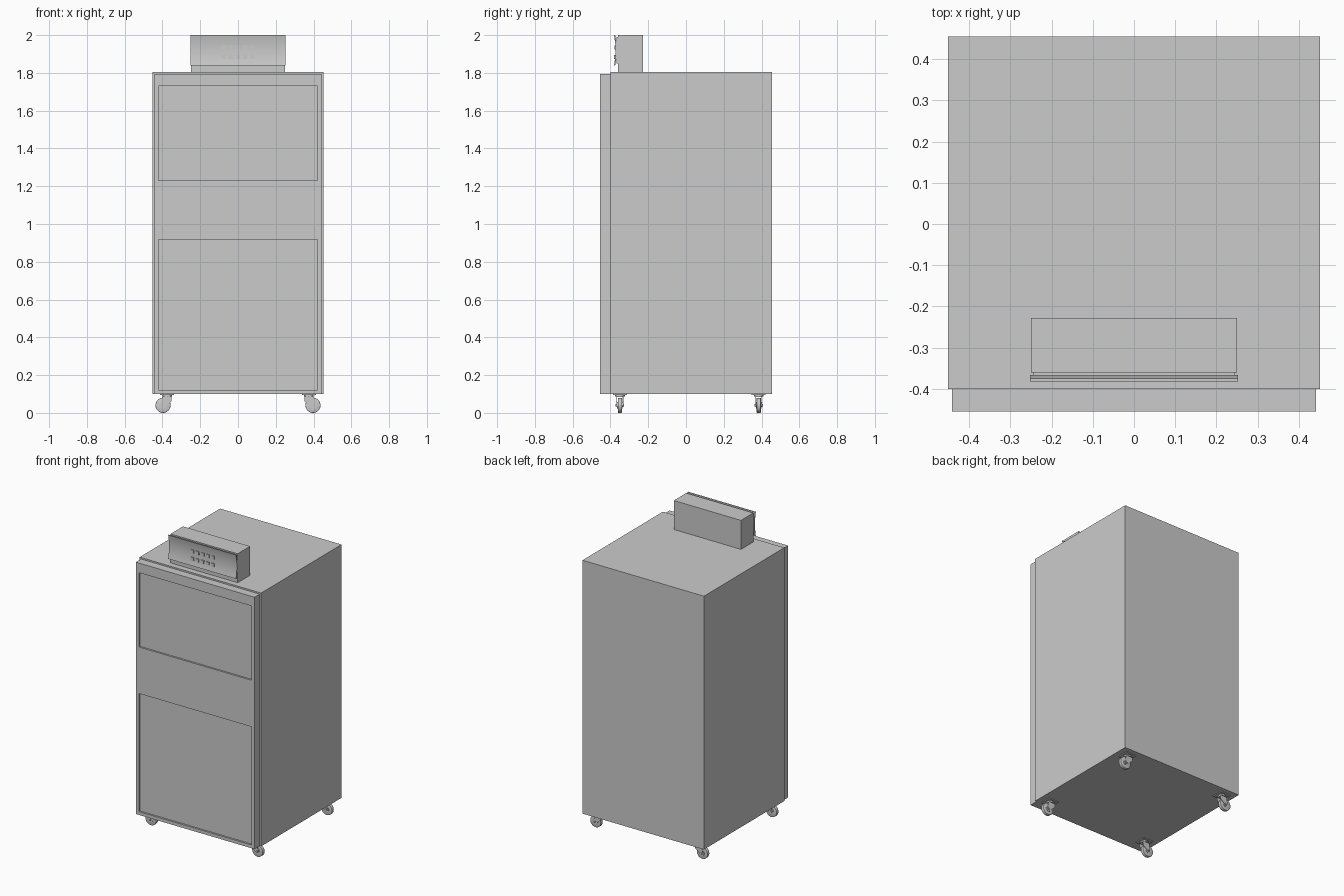
import bpy, bmesh, math
from mathutils import Matrix, Vector

if "Cube" in bpy.data.objects:
    bpy.data.objects.remove(bpy.data.objects["Cube"])


def make_object(name, bm):
    bmesh.ops.recalc_face_normals(bm, faces=bm.faces)
    mesh = bpy.data.meshes.new(name)
    bm.to_mesh(mesh)
    bm.free()
    ob = bpy.data.objects.new(name, mesh)
    bpy.context.collection.objects.link(ob)
    return ob


def smooth(ob, angle=35):
    bpy.ops.object.select_all(action='DESELECT')
    ob.select_set(True)
    bpy.context.view_layer.objects.active = ob
    bpy.ops.object.shade_smooth_by_angle(angle=math.radians(angle))
    return ob


def box(name, x0, x1, y0, y1, z0, z1):
    bm = bmesh.new()
    size = Matrix.Diagonal((x1 - x0, y1 - y0, z1 - z0, 1))
    mid = Matrix.Translation(((x0 + x1) / 2, (y0 + y1) / 2, (z0 + z1) / 2))
    bmesh.ops.create_cube(bm, size=1, matrix=mid @ size)
    return make_object(name, bm)


def cylinder(name, centre, r, depth, axis='Z', segs=32, bevel=0.0):
    bm = bmesh.new()
    m = Matrix.Translation(centre)
    if axis == 'Y':
        m = m @ Matrix.Rotation(math.pi / 2, 4, 'X')
    bmesh.ops.create_cone(bm, cap_ends=True, segments=segs, radius1=r, radius2=r,
                          depth=depth, matrix=m)
    if bevel:
        rims = [e for e in bm.edges if any(len(f.verts) > 4 for f in e.link_faces)]
        bmesh.ops.bevel(bm, geom=rims, offset=bevel, segments=2, profile=0.5,
                        affect='EDGES')
    return smooth(make_object(name, bm))


def prism(name, points, direction):
    bm = bmesh.new()
    face = bm.faces.new([bm.verts.new(p) for p in points])
    out = bmesh.ops.extrude_face_region(bm, geom=[face])
    verts = [v for v in out['geom'] if isinstance(v, bmesh.types.BMVert)]
    bmesh.ops.translate(bm, verts=verts, vec=Vector(direction))
    return make_object(name, bm)


def cut(ob, cutter):
    mod = ob.modifiers.new("recess", 'BOOLEAN')
    mod.operation = 'DIFFERENCE'
    mod.solver = 'EXACT'
    mod.object = cutter
    bpy.context.view_layer.objects.active = ob
    bpy.ops.object.modifier_apply(modifier=mod.name)
    bpy.data.objects.remove(cutter)


# Cabinet and front door with two recessed panels
box("cabinet_body", -0.452, 0.452, -0.40, 0.455, 0.10, 1.805)
door = box("front_door", -0.442, 0.442, -0.455, -0.40, 0.10, 1.795)
for z0, z1 in ((0.122, 0.917), (1.23, 1.73)):
    cut(door, box("recess_cutter", -0.42, 0.42, -0.50, -0.443, z0, z1))

# Control box on top, with a concave front plate
box("control_box", -0.25, 0.25, -0.36, -0.228, 1.805, 2.0)
box("plate_mount", -0.245, 0.245, -0.368, -0.36, 1.85, 1.99)


def plate_y(z):
    return -0.373 - 0.009 * ((z - 1.92) / 0.08) ** 2


heights = [1.84 + 0.16 * i / 10 for i in range(11)]
profile = [(-0.2525, plate_y(z), z) for z in heights]
profile += [(x, y + 0.007, z) for x, y, z in reversed(profile)]
smooth(prism("control_plate", profile, (0.505, 0, 0)))

# Two rows of small push buttons
for row, z in enumerate((1.935, 1.885)):
    for col in range(5):
        x = -0.076 + col * 0.038
        y = plate_y(z)
        box(f"button_{row}_{col}", x - 0.011, x + 0.011, y - 0.006, y + 0.003,
            z - 0.011, z + 0.011)

# Swivel casters, trailing outward
for side, s in (("left", -1), ("right", 1)):
    for end, y in (("front", -0.35), ("back", 0.385)):
        n = f"{end}_{side}_caster"
        px, wx = s * 0.375, s * 0.397
        box(n + "_plate", px - 0.037, px + 0.037, y - 0.037, y + 0.037, 0.095, 0.10)
        cylinder(n + "_swivel", (px, y, 0.0915), 0.026, 0.009)
        box(n + "_fork_top", px - 0.024, px + 0.024, y - 0.018, y + 0.018, 0.083, 0.088)
        for k in (-1, 1):
            yy = y + k * 0.0165 - 0.0015
            fork = [(px - s * 0.024, yy, 0.088), (px + s * 0.024, yy, 0.088),
                    (wx + s * 0.011, yy, 0.040), (wx + s * 0.006, yy, 0.031),
                    (wx - s * 0.006, yy, 0.031), (px - s * 0.024, yy, 0.062)]
            prism(f"{n}_fork_{'inner' if k > 0 else 'outer'}", fork, (0, 0.003, 0))
        cylinder(n + "_wheel", (wx, y, 0.04), 0.04, 0.022, 'Y', 40, 0.003)
        cylinder(n + "_hub", (wx, y, 0.04), 0.018, 0.028, 'Y', 24)
        cylinder(n + "_axle", (wx, y, 0.04), 0.006, 0.044, 'Y', 12)
